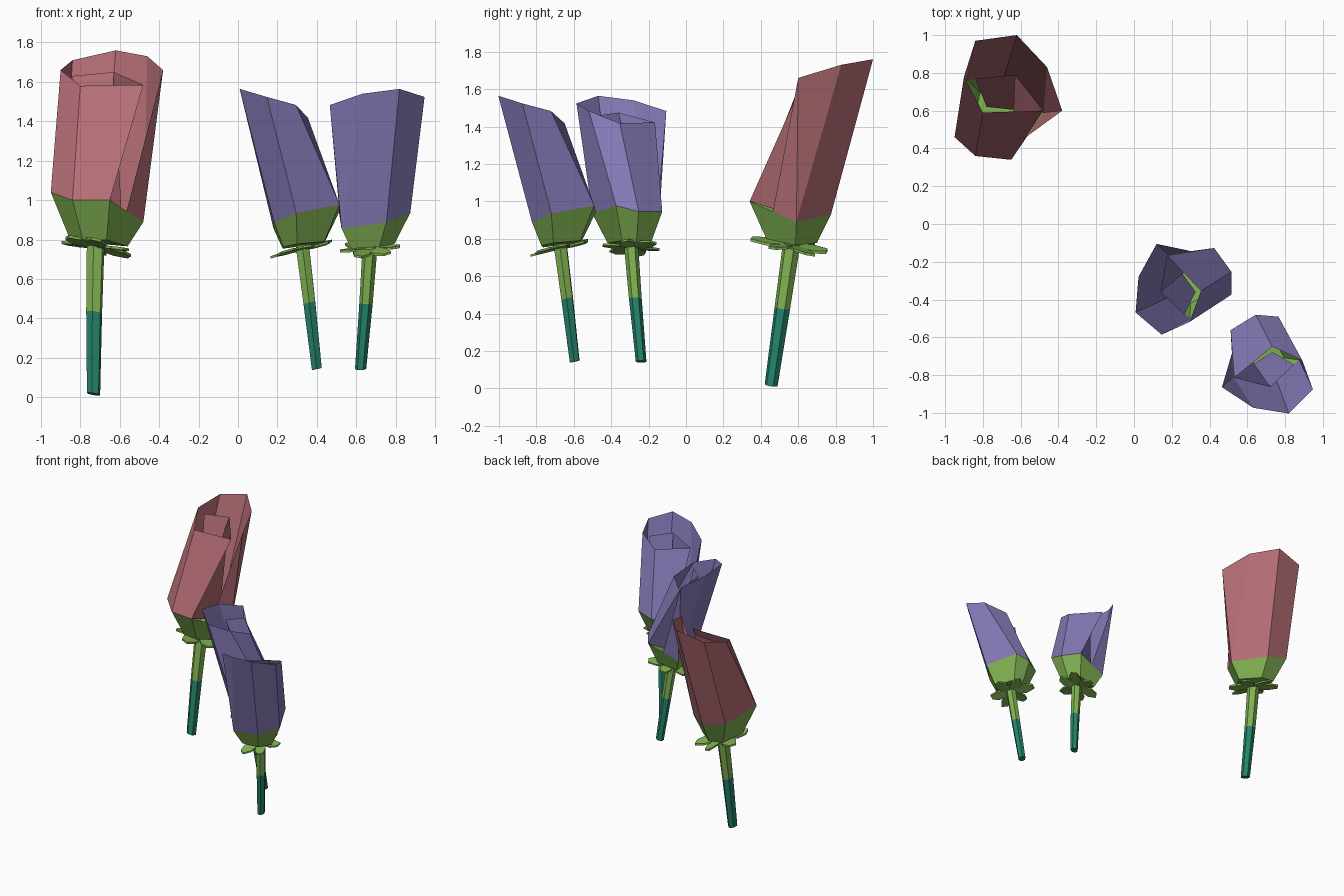
import bpy, math
from mathutils import Vector, Matrix

if "Cube" in bpy.data.objects:
    bpy.data.objects.remove(bpy.data.objects["Cube"])


def material(name, rgb):
    m = bpy.data.materials.new(name)
    m.diffuse_color = (*rgb, 1)
    m.use_nodes = True
    m.node_tree.nodes["Principled BSDF"].inputs["Base Color"].default_value = m.diffuse_color
    return m


GREEN = material("leaf green", (0.22, 0.45, 0.085))
TEAL = material("dark teal", (0.018, 0.23, 0.15))
RED = material("dusty red", (0.46, 0.155, 0.18))
PURPLE = material("soft purple", (0.235, 0.19, 0.47))

ORIGIN = Vector((-0.733, 0.455, 0))  # stem foot of the red flower

# petal top edge, spiralling inward from the loose outer end
RIM = [(-.38, .60, 1.66), (-.46, .83, 1.73), (-.62, 1.0, 1.76), (-.84, .97, 1.71),
       (-.90, .78, 1.66), (-.80, .59, 1.58), (-.48, .60, 1.585), (-.63, .79, 1.65),
       (-.84, .77, 1.63)]
# hexagonal cup rim
HEX = [(-.48, .59, .89), (-.69, .775, .93), (-.885, .765, .988),
       (-.95, .46, 1.04), (-.84, .36, 1.0), (-.65, .34, 1.0)]
START = (-.565, .465, .945)             # outer petal end sits mid-edge
INNER = [(-.59, .60, .92), (-.78, .62, .95)]  # feet of the inner petal end


def make(name, verts, faces, mats, matrix, indices=None):
    me = bpy.data.meshes.new(name)
    me.from_pydata([matrix @ (Vector(v) - ORIGIN) for v in verts], [], faces)
    for m in mats:
        me.materials.append(m)
    for i, p in enumerate(me.polygons):
        p.material_index = indices[i] if indices else 0
    me.update()
    ob = bpy.data.objects.new(name, me)
    bpy.context.collection.objects.link(ob)
    return ob


def loft(n, rings):
    return [(r * n + i, r * n + (i + 1) % n, (r + 1) * n + (i + 1) % n, (r + 1) * n + i)
            for r in range(rings - 1) for i in range(n)]


def flower(label, matrix, petal_mat):
    # stem: tapered hexagonal rod, teal below and green above
    n, verts = 6, []
    for x, y, z, r in [(-.733, .455, .016, .035), (-.73, .515, .43, .042),
                       (-.722, .567, .79, .047)]:
        for i in range(n):
            a = math.tau * i / n + .3
            dx, dy = r * math.cos(a), r * math.sin(a)
            verts.append((x + dx, y + dy, z - .16 * dx - .16 * dy))
    faces = loft(n, 3) + [tuple(range(n))[::-1], tuple(range(2 * n, 3 * n))]
    make(label + "_stem", verts, faces, [TEAL, GREEN], matrix, [0] * n + [1] * n + [0, 1])

    # cup under the petals, open at the top
    low = [(-.708 + .63 * (x + .715), .565 + .62 * (y - .5575), .788 + .3 * (z - .965))
           for x, y, z in HEX]
    make(label + "_cup", low + HEX, loft(6, 2) + [tuple(range(6))[::-1]], [GREEN], matrix)

    # ring of six blunt sepals, slightly tilted
    verts, faces = [], []
    outline = [(0, -.03), (.14, -.06), (.205, -.03), (.215, .025), (.14, .055), (0, .03)]
    for k in range(6):
        a = math.radians(30 + 60 * k)
        twist = .12 if k % 2 else -.08
        b = len(verts)
        for h in (-.007, .007):
            for u, v in outline:
                s = .92 if k % 2 else 1.0
                dx = s * (u * math.cos(a) - v * math.sin(a)) * .9
                dy = s * (u * math.sin(a) + v * math.cos(a))
                verts.append((-.717 + dx, .56 + dy,
                              .765 - .2 * dx - .16 * dy + twist * v + h))
        faces += [tuple(b + i for i in f) for f in loft(6, 2)]
        faces += [tuple(range(b, b + 6))[::-1], tuple(range(b + 6, b + 12))]
    make(label + "_sepals", verts, faces, [GREEN], matrix)

    # petals: one thin sheet wound into a spiral
    foot = [START] + HEX + INNER
    m = len(RIM)
    faces = [(0, m, m + 1), (0, m + 1, 1)][::1]
    faces = [(m, m + 1, 0), (m + 1, 1, 0)]
    faces += [(m + i, m + i + 1, i + 1, i) for i in range(1, m - 1)]
    make(label + "_petals", RIM_LIST() + foot, faces, [petal_mat], matrix)


def RIM_LIST():
    return list(RIM)


def place(loc, degrees, scale):
    return (Matrix.Translation(loc) @ Matrix.Rotation(math.radians(degrees), 4, 'Z')
            @ Matrix.Scale(scale, 4))


flower("red_flower", place(ORIGIN, 0, 1), RED)
flower("purple_flower_right", place((.622, -.595, .13), -142.5, .815), PURPLE)
flower("purple_flower_middle", place((.40, -.24, .13), 132, .815), PURPLE)
